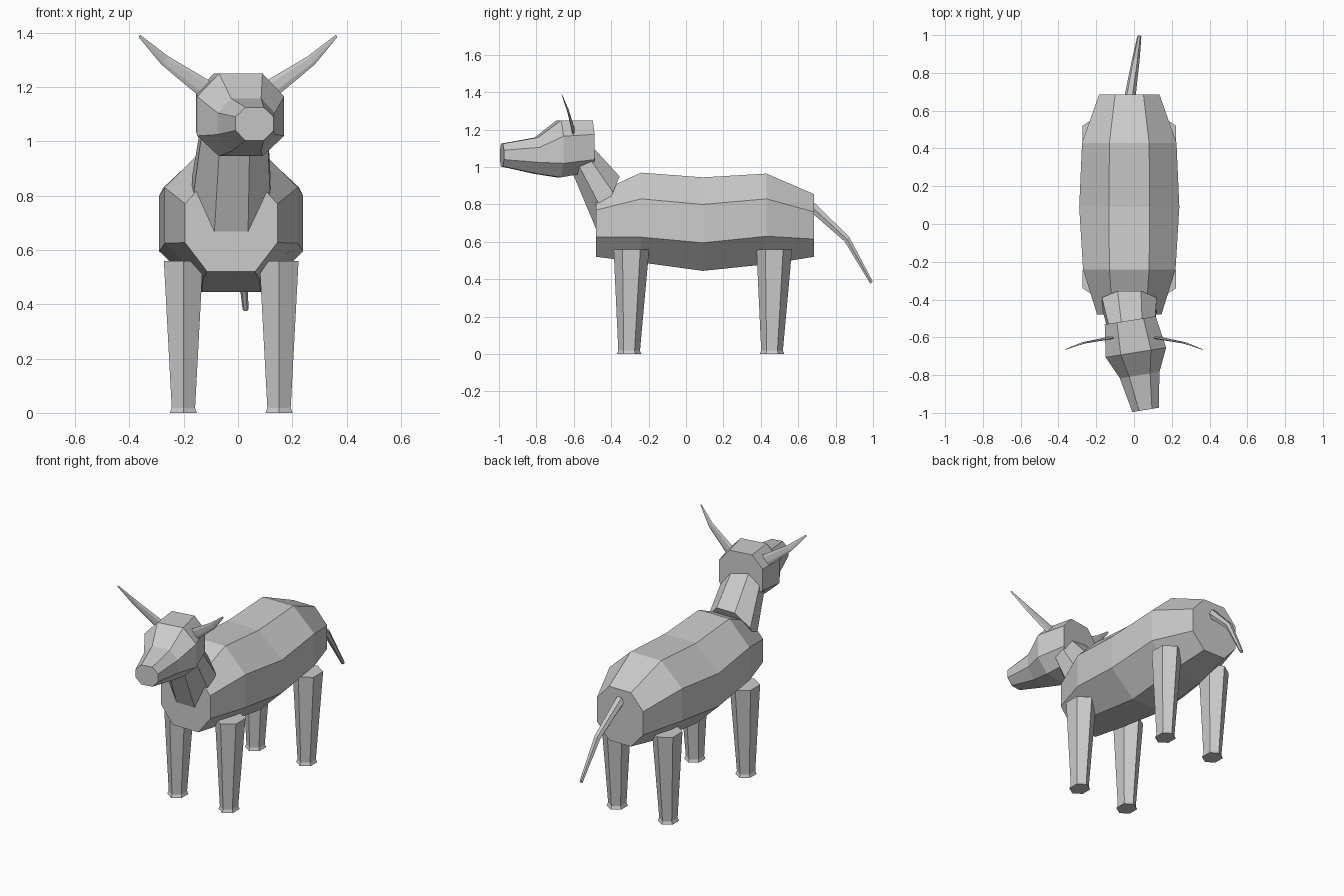
import bpy, bmesh
from math import cos, sin, pi
from mathutils import Vector

cube = bpy.data.objects.get("Cube")
if cube:
    bpy.data.objects.remove(cube, do_unlink=True)

grey = bpy.data.materials.new("plain grey")
grey.use_nodes = True
grey.diffuse_color = (0.6, 0.6, 0.6, 1)
grey.node_tree.nodes["Principled BSDF"].inputs["Base Color"].default_value = grey.diffuse_color

MID = -0.025  # centre line of body and legs


def loft(name, rings):
    """Skin a closed, capped, flat shaded tube over equal-sized rings."""
    bm = bmesh.new()
    loops = [[bm.verts.new(p) for p in ring] for ring in rings]
    for a, b in zip(loops, loops[1:]):
        for i in range(len(a)):
            j = (i + 1) % len(a)
            bm.faces.new((a[i], a[j], b[j], b[i]))
    bm.faces.new(loops[0])
    bm.faces.new(loops[-1])
    bmesh.ops.recalc_face_normals(bm, faces=bm.faces)
    mesh = bpy.data.meshes.new(name)
    bm.to_mesh(mesh)
    bm.free()
    mesh.materials.append(grey)
    obj = bpy.data.objects.new(name, mesh)
    bpy.context.collection.objects.link(obj)
    return obj


def octagon(cx, wide, narrow, ys, zs, yaw=0.0):
    """Eight-sided section; ys and zs run from the top level to the bottom."""
    widths = (narrow, wide, wide, narrow)
    right = [(cx + w, y + w * yaw, z) for w, y, z in zip(widths, ys, zs)]
    left = [(cx - w, y - w * yaw, z) for w, y, z in zip(widths, ys, zs)]
    return right + left[::-1]


def oval(centre, u, v, sides):
    c, u, v = Vector(centre), Vector(u), Vector(v)
    return [c + u * cos(2 * pi * i / sides) + v * sin(2 * pi * i / sides)
            for i in range(sides)]


# Barrel body
body = [(-0.48, 0.17, 0.088, (0.86, 0.77, 0.627, 0.52)),
        (-0.24, 0.245, 0.105, (0.97, 0.83, 0.625, 0.49)),
        (0.09, 0.265, 0.108, (0.945, 0.80, 0.595, 0.445)),
        (0.43, 0.25, 0.105, (0.965, 0.83, 0.63, 0.48)),
        (0.685, 0.16, 0.075, (0.855, 0.76, 0.615, 0.52))]
loft("body", [octagon(MID, w, n, [y] * 4, zs) for y, w, n, zs in body])

# Neck, leaning forward
loft("neck", [
    octagon(MID, 0.145, 0.062, (-0.355, -0.39, -0.443, -0.48), (0.95, 0.865, 0.76, 0.667)),
    octagon(-0.012, 0.12, 0.055, (-0.52, -0.545, -0.59, -0.62), (1.13, 1.09, 1.04, 1.0))])

# Head, turned slightly to its left
head = [(-0.02, -0.51, 0.135, 0.07, (1.25, 1.175, 1.04, 0.975)),
        (0.01, -0.68, 0.16, 0.08, (1.25, 1.165, 1.02, 0.945)),
        (0.03, -0.80, 0.105, 0.055, (1.158, 1.105, 1.025, 0.963)),
        (0.061, -0.984, 0.07, 0.034, (1.125, 1.09, 1.04, 1.003))]
loft("head", [octagon(x, w, n, [y] * 4, zs, 0.16) for x, y, w, n, zs in head])

# Thin curved horns
horn = [((0.11, -0.6, 1.185), 0.036), ((0.27, -0.63, 1.298), 0.02), ((0.363, -0.664, 1.388), 0.005)]
for side, label in ((1, "left"), (-1, "right")):
    loft(label + "_horn", [oval((side * x, y, z), (-side * r * 0.62, 0, r * 0.78),
                                (0, r * 0.2, 0), 6) for (x, y, z), r in horn])

# Six-sided legs with a small flared foot
leg = [(0.56, 0.072, 0.095, 0.0), (0.018, 0.043, 0.058, -0.012), (0.0, 0.05, 0.066, -0.012)]
for side, label in ((1, "left"), (-1, "right")):
    for y, end in ((-0.292, "front"), (0.472, "back")):
        cx = MID + side * 0.176
        rings = []
        for z, rx, ry, dy in leg:
            rings.append(oval((cx, y + dy, z), (rx / cos(pi / 6), 0, 0), (0, ry, 0), 12)[1::2])
            rings[-1] = [Vector((cx + sx * rx, y + dy + sy * ry, z)) for sx, sy in
                         ((0, -1), (1, -0.5), (1, 0.5), (0, 1), (-1, 0.5), (-1, -0.5))]
        loft(f"{end}_{label}_leg", rings)

# Drooping tail
tail = [((-0.022, 0.67, 0.79), 0.03), ((0.008, 0.86, 0.615), 0.021), ((0.028, 0.992, 0.382), 0.011)]
loft("tail", [oval(c, (r, 0, 0), (0, r * 0.65, r * 0.7), 6) for c, r in tail])
